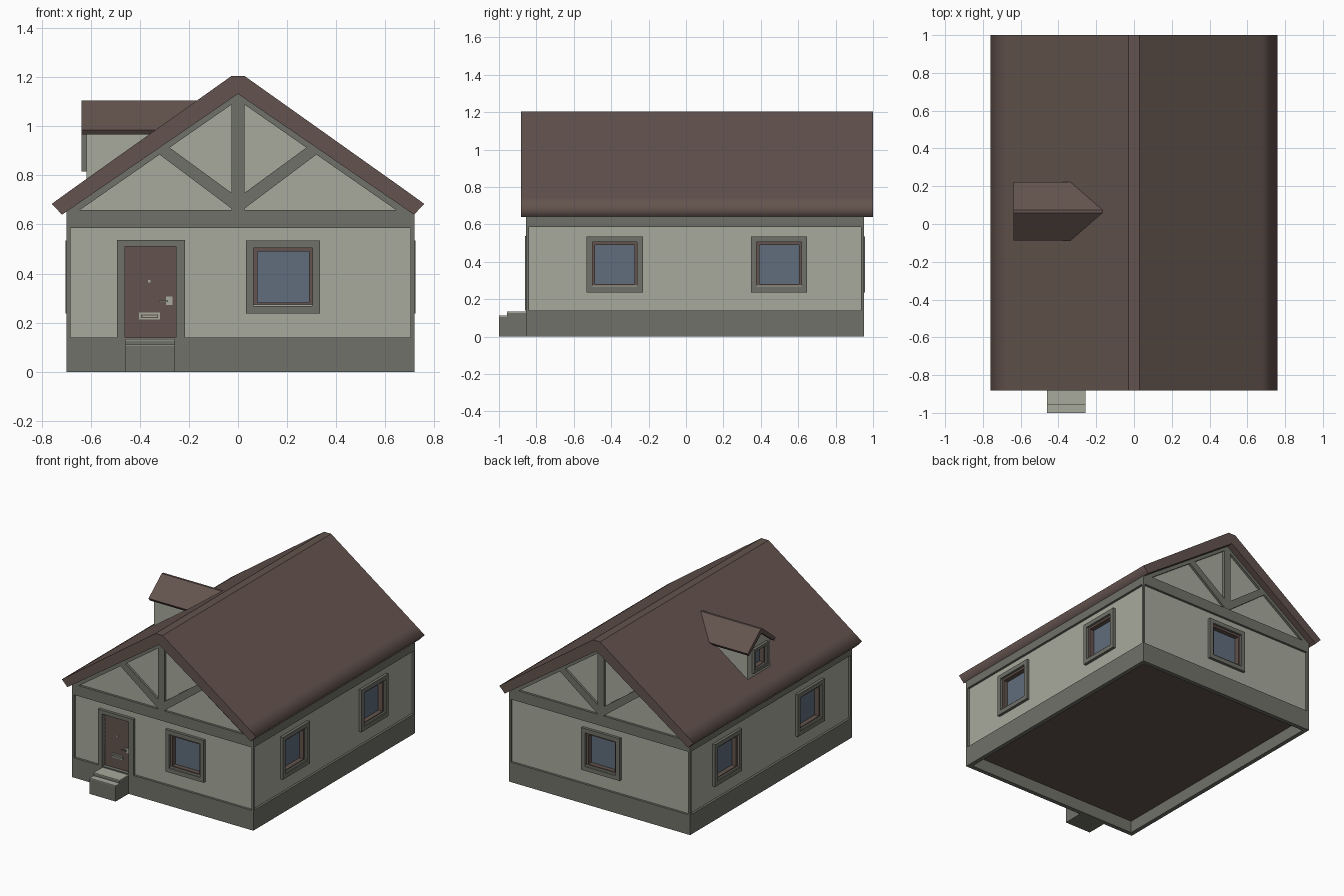
import bpy, bmesh
from math import radians
from mathutils import Matrix, Vector

cube = bpy.data.objects.get("Cube")
if cube:
    bpy.data.objects.remove(cube, do_unlink=True)


def material(name, r, g, b):
    m = bpy.data.materials.new(name)
    m.use_nodes = True
    m.diffuse_color = (r, g, b, 1)
    m.node_tree.nodes["Principled BSDF"].inputs["Base Color"].default_value = (r, g, b, 1)
    return m


PLASTER = material("pale plaster", .386, .40, .333)
TIMBER = material("grey timber", .16, .165, .14)
BROWN = material("dark brown", .125, .086, .075)
GLASS = material("blue glass", .116, .153, .203)


def frame(x, y, turn):
    """Wall frame: u runs along the wall, depth runs inward, z is up."""
    return Matrix.Translation((x, y, 0)) @ Matrix.Rotation(radians(turn), 4, 'Z')


def rect(u0, u1, z0, z1):
    return [(u0, z0), (u1, z0), (u1, z1), (u0, z1)]


def mirrored(poly):
    return [(-u, z) for u, z in poly]


def part(name, mat, prisms, place=Matrix()):
    """One object from prisms, each an outline with a start and end depth."""
    bm = bmesh.new()
    for poly, d0, d1 in prisms:
        a = [bm.verts.new(place @ Vector((u, d0, z))) for u, z in poly]
        b = [bm.verts.new(place @ Vector((u, d1, z))) for u, z in poly]
        bm.faces.new(a)
        bm.faces.new(b[::-1])
        for i in range(len(poly)):
            j = (i + 1) % len(poly)
            bm.faces.new((a[j], a[i], b[i], b[j]))
    bmesh.ops.recalc_face_normals(bm, faces=bm.faces)
    mesh = bpy.data.meshes.new(name)
    bm.to_mesh(mesh)
    bm.free()
    mesh.materials.append(mat)
    ob = bpy.data.objects.new(name, mesh)
    bpy.context.collection.objects.link(ob)
    return ob


def ring(u0, u1, z0, z1, t, d0, d1):
    """Four bars around a rectangle, with t the bar width."""
    return [(rect(u0, u1, z1 - t, z1), d0, d1), (rect(u0, u1, z0, z0 + t), d0, d1),
            (rect(u0, u0 + t, z0 + t, z1 - t), d0, d1),
            (rect(u1 - t, u1, z0 + t, z1 - t), d0, d1)]


def carve(ob, holes, place):
    cutter = part("opening_cutter", PLASTER, holes, place)
    cutter.hide_render = True
    mod = ob.modifiers.new("openings", 'BOOLEAN')
    mod.object, mod.solver = cutter, 'EXACT'
    bpy.context.view_layer.objects.active = ob
    bpy.ops.object.modifier_apply(modifier=mod.name)
    bpy.data.objects.remove(cutter, do_unlink=True)


RECESS = .016


def window(name, wall, place, u, z0, z1, half, t=.03):
    """Timber surround, brown casement, pale sill and sunken pane."""
    u0, u1 = u - half, u + half
    i0, i1, b0, b1 = u0 + t, u1 - t, z0 + t, z1 - t
    carve(wall, [(rect(i0, i1, b0, b1), -.01, .056)], place)
    part(name + "_surround", TIMBER, ring(u0, u1, z0, z1, t, -.004, RECESS + .01), place)
    part(name + "_casement", BROWN, ring(i0, i1, b0, b1, t / 2, .012, .055), place)
    part(name + "_sill", PLASTER, [(rect(i0, i1, b0, b0 + t / 4), .004, .012)], place)
    part(name + "_pane", GLASS, [(rect(i0, i1, b0, b1), .045, .054)], place)


# House body
CX, CY, W, D = .01, .048, .709, .904
SIDES = {"front": (frame(CX, CY - D, 0), W), "right": (frame(CX + W, CY, 90), D),
         "back": (frame(CX, CY + D, 180), W), "left": (frame(CX - W, CY, 270), D)}
e = W - RECESS
walls = part("plaster_walls", PLASTER,
             [([(CX - e, .1), (CX + e, .1), (CX + e, .67), (0, 1.15), (CX - e, .67)],
               CY - D + RECESS, CY + D - RECESS)])
part("floor_underside", BROWN,
     [(rect(CX - W + .02, CX + W - .02, .085, .1), CY - D + .02, CY + D - .02)])

# Plinth, top beam and corner posts on each side
for name, (place, half) in SIDES.items():
    part(name + "_plinth", TIMBER, [(rect(-half, half, 0, .14), 0, .03)], place)
    part(name + "_frame", TIMBER,
         [(rect(-half, half, .585, .66 if half == W else .65), 0, RECESS + .005),
          (rect(-half, -half + RECESS, .14, .585), 0, RECESS),
          (rect(half - RECESS, half, .14, .585), 0, RECESS)], place)

# Gable trusses
rafter = [(-.643, .66), (-.70, .66), (0, 1.145), (0, 1.107)]
strut = [(-.02, .66), (-.02, .724), (-.277, .912), (-.29, .925), (-.33, .894), (-.318, .884)]
for name, y, turn in (("front", CY - D, 0), ("back", CY + D, 180)):
    bars = [rafter, mirrored(rafter), strut, mirrored(strut)]
    part(name + "_truss", TIMBER,
         [(p, 0, RECESS + .005) for p in bars]
         + [(rect(-.026, .026, .66, 1.12), -.001, RECESS + .005)], frame(0, y, turn))

# Windows
for name, side, u in (("front_window", "front", .1735), ("back_window", "back", .01),
                      ("right_window_front", "right", -.429),
                      ("right_window_back", "right", .45),
                      ("left_window_back", "left", -.48),
                      ("left_window_front", "left", .445)):
    window(name, walls, SIDES[side][0], u, .237, .535, .15)

# Door, set into its own surround
front = frame(0, CY - D, 0)
carve(walls, [(rect(-.46, -.252, .135, .51), -.01, .05)], front)
part("door_surround", TIMBER,
     [(rect(-.493, -.46, .14, .537), -.004, .045), (rect(-.252, -.216, .14, .537), -.004, .045),
      (rect(-.46, -.252, .51, .537), -.004, .045)], front)
part("door", BROWN, [(rect(-.46, -.252, .132, .51), .028, .049)], front)
part("door_handle", PLASTER, [(rect(-.293, -.267, .272, .306), .022, .028),
                              (rect(-.32, -.285, .285, .291), .008, .014),
                              (rect(-.291, -.285, .285, .291), .014, .022)], front)
part("letter_box", PLASTER, ring(-.403, -.318, .212, .241, .007, .022, .028)
     + [(rect(-.39, -.33, .223, .23), .023, .028)], front)
part("peephole", PLASTER, [(rect(-.366, -.356, .363, .373), .024, .028)], front)

# Doorstep
part("doorstep", TIMBER, [(rect(-.46, -.256, 0, .106), -.144, 0),
                          (rect(-.46, -.256, .106, .127), -.1, 0)], front)
part("doorstep_treads", PLASTER, [(rect(-.46, -.256, .106, .112), -.144, -.1),
                                  (rect(-.46, -.256, .127, .133), -.1, 0)], front)

# Main roof, with softly rounded eaves
half_roof = [(-.717, .64), (-.759, .684), (-.68, .741), (-.028, 1.204)]
roof = part("main_roof", BROWN,
            [(half_roof + mirrored(half_roof)[::-1] + [(0, 1.132)], -.882, 1.0)])
bm = bmesh.new()
bm.from_mesh(roof.data)
for f in bm.faces:
    f.smooth = True
for ed in bm.edges:
    along = abs(ed.verts[0].co.y - ed.verts[1].co.y) > 1
    ed.smooth = along and abs(ed.verts[0].co.x) > .67 and ed.verts[0].co.z > .66
bm.to_mesh(roof.data)
bm.free()

# Dormer on the left slope
dormer = frame(-.633, .067, 270)
dormer_walls = part("dormer_walls", PLASTER,
                    [([(-.125, .72), (.125, .72), (.125, .983), (0, 1.078), (-.125, .983)],
                      RECESS, .45)], dormer)
window("dormer_window", dormer_walls, dormer, 0, .815, .985, .08, .02)
half_dormer = [(-.142, .966), (-.155, .985), (-.008, 1.105)]
part("dormer_roof", BROWN,
     [(half_dormer + mirrored(half_dormer)[::-1] + [(0, 1.072)], -.005, .485)], dormer)
